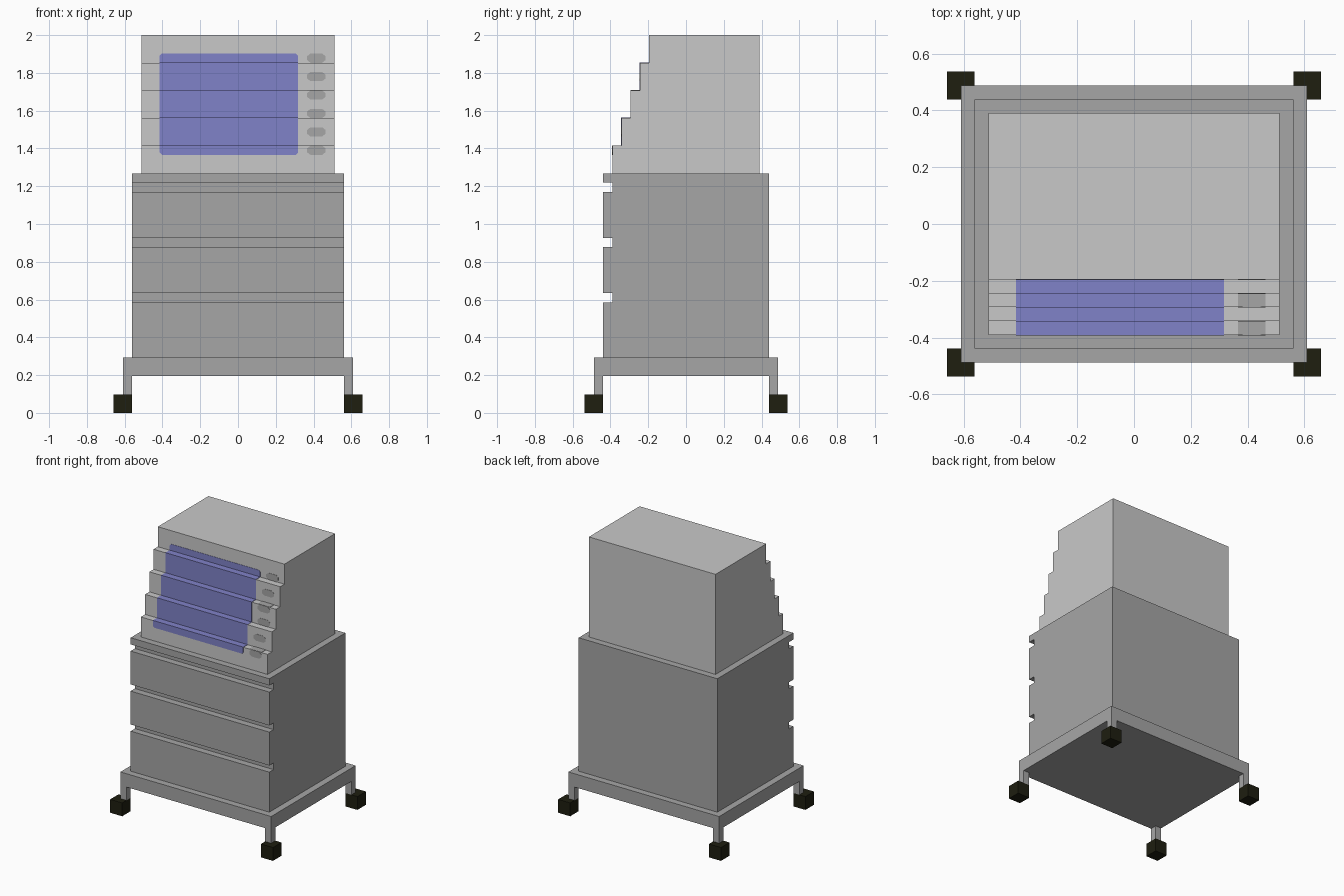
import bpy, bmesh

if "Cube" in bpy.data.objects:
    bpy.data.objects.remove(bpy.data.objects["Cube"])

V = 2 / 41   # block unit of the model


def material(name, rgb):
    m = bpy.data.materials.new(name)
    m.diffuse_color = (*rgb, 1)
    m.use_nodes = True
    m.node_tree.nodes["Principled BSDF"].inputs["Base Color"].default_value = m.diffuse_color
    return m


LIGHT = material("light grey", (0.584, 0.584, 0.584))
GREY = material("mid grey", (0.381, 0.381, 0.381))
BLUE = material("screen blue", (0.216, 0.223, 0.578))
BLACK = material("wheel black", (0.0130, 0.0130, 0.0050))


def finish(name, bm, mat):
    bmesh.ops.recalc_face_normals(bm, faces=bm.faces)
    me = bpy.data.meshes.new(name)
    bm.to_mesh(me)
    bm.free()
    me.materials.append(mat)
    ob = bpy.data.objects.new(name, me)
    bpy.context.collection.objects.link(ob)
    return ob


def prism(pts, axis, a, b):
    """Extrude a 2D outline from a to b along x (yz outline) or y (xz outline)."""
    bm = bmesh.new()
    place = (lambda p: (a, *p)) if axis == "x" else (lambda p: (p[0], a, p[1]))
    f = bm.faces.new([bm.verts.new(place(p)) for p in pts])
    ext = bmesh.ops.extrude_face_region(bm, geom=[f])["geom"]
    vec = (b - a, 0, 0) if axis == "x" else (0, b - a, 0)
    bmesh.ops.translate(bm, vec=vec, verts=[g for g in ext if isinstance(g, bmesh.types.BMVert)])
    return bm


def units(pts):
    return [(p * V, q * V) for p, q in pts]


def box(name, x0, x1, y0, y1, z0, z1, mat):
    return finish(name, prism(units([(y0, z0), (y1, z0), (y1, z1), (y0, z1)]),
                              "x", x0 * V, x1 * V), mat)


# Base, legs and wheels
box("base", -12.5, 12.5, -10, 10, 4, 6, GREY)
for sx in (-1, 1):
    for sy in (-1, 1):
        tag = ("front" if sy < 0 else "back") + ("_left" if sx < 0 else "_right")
        box(tag + "_leg", *sorted((sx * 11.5, sx * 12.5)), *sorted((sy * 9, sy * 10)), 2, 4, GREY)
        box(tag + "_wheel", *sorted((sx * 11.5, sx * 13.5)), *sorted((sy * 9, sy * 11)), 0, 2, BLACK)

# Drawer cabinet with three grooves in its front
outline = [(9, 26), (9, 6), (-9, 6)]
for z in (12, 18, 24):
    outline += [(-9, z), (-8, z), (-8, z + 1), (-9, z + 1)]
outline.append((-9, 26))
finish("drawer_cabinet", prism(units(outline), "x", -11.5 * V, 11.5 * V), GREY)

# Upper housing with stepped front
steps = [(-8, 29), (-7, 29), (-7, 32), (-6, 32), (-6, 35), (-5, 35), (-5, 38), (-4, 38)]
finish("upper_housing", prism(units([(8, 41), (8, 26), (-8, 26)] + steps + [(-4, 41)]),
                              "x", -10.5 * V, 10.5 * V), LIGHT)

# Screen: thin stepped sheet following the front, with clipped corners
E = 0.002
path = units([(-8, 28)] + steps + [(-4, 39)])
last = len(path) - 1
outer = [(y - E, z + (E if 0 < i < last else 0)) for i, (y, z) in enumerate(path)]
inner = [(y + E, z - (E if 0 < i < last else 0)) for i, (y, z) in enumerate(path)]
bm = prism(outer + inner[::-1], "x", -8.5 * V, 6.5 * V)
corners = [e for e in bm.edges
           if all(abs(v.co.z - 28 * V) < 1e-4 or abs(v.co.z - 39 * V) < 1e-4 for v in e.verts)
           and abs(e.verts[0].co.x - e.verts[1].co.x) < 1e-4
           and e.calc_length() < 3 * E]
bmesh.ops.bevel(bm, geom=corners, offset=0.012, segments=1, affect="EDGES")
finish("screen", bm, BLUE)

# Buttons: thin rounded plates on the risers, plus caps on two treads
for i, z in enumerate((28, 30, 32, 34, 36, 38)):
    y = -8 + sum(z >= s for s in (29, 32, 35, 38))
    x0, x1, z0, z1, c, d = 7.5 * V, 9.5 * V, z * V, (z + 1) * V, 0.018, 0.014
    octagon = [(x0 + c, z0), (x1 - c, z0), (x1, z0 + d), (x1, z1 - d),
               (x1 - c, z1), (x0 + c, z1), (x0, z1 - d), (x0, z0 + d)]
    finish(f"button_{i + 1}", prism(octagon, "y", y * V - E, y * V + E), GREY)
    if z in (28, 34):
        box(f"button_{i + 1}_top", 7.5, 9.5, y, y + 1, z + 1 - E / V, z + 1 + E / V, GREY)
